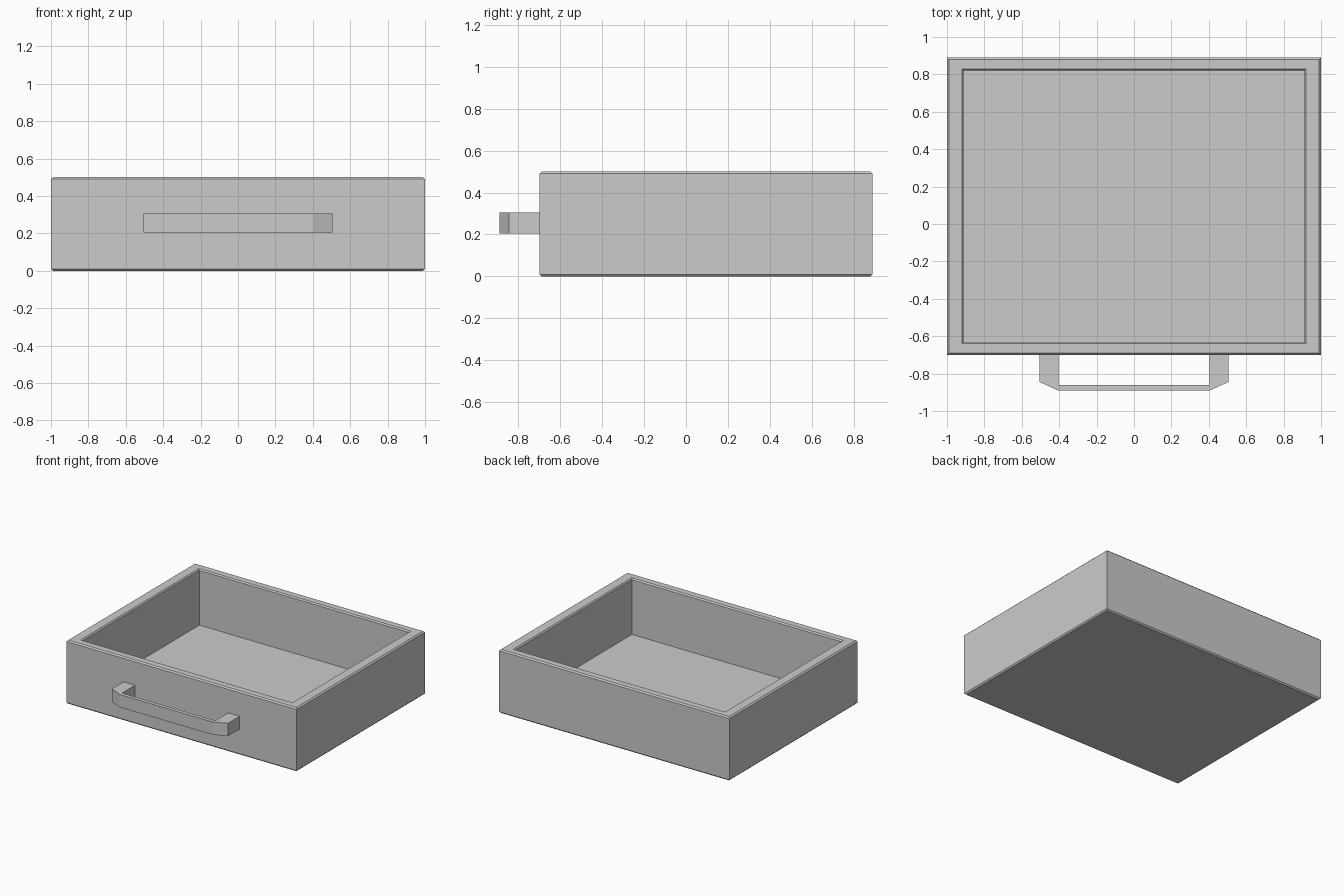
import bpy
import bmesh

if "Cube" in bpy.data.objects:
    bpy.data.objects.remove(bpy.data.objects["Cube"])


def make_object(name, bm):
    bmesh.ops.recalc_face_normals(bm, faces=bm.faces)
    mesh = bpy.data.meshes.new(name)
    bm.to_mesh(mesh)
    bm.free()
    obj = bpy.data.objects.new(name, mesh)
    bpy.context.collection.objects.link(obj)
    return obj


def loft(name, rings):
    """Join closed rings of equal length and cap both ends."""
    bm = bmesh.new()
    loops = [[bm.verts.new(p) for p in ring] for ring in rings]
    n = len(loops[0])
    for a, b in zip(loops, loops[1:]):
        for i in range(n):
            j = (i + 1) % n
            bm.faces.new((a[i], a[j], b[j], b[i]))
    bm.faces.new(loops[0][::-1])
    bm.faces.new(loops[-1])
    return make_object(name, bm)


def rect(half_x, y0, y1, z):
    return [(-half_x, y0, z), (half_x, y0, z), (half_x, y1, z), (-half_x, y1, z)]


# Drawer tray: chamfered outer shell, flat rim, then down into the cavity
BEV = 0.01
FRONT, BACK, TOP, FLOOR = -0.70, 0.89, 0.50, 0.06
loft("drawer_tray", [
    rect(1 - BEV, FRONT + BEV, BACK - BEV, 0),
    rect(1, FRONT, BACK, BEV),
    rect(1, FRONT, BACK, TOP - BEV),
    rect(1 - BEV, FRONT + BEV, BACK - BEV, TOP),
    rect(0.92, -0.64, 0.83, TOP),
    rect(0.912, -0.631, 0.822, TOP - BEV),
    rect(0.912, -0.631, 0.822, FLOOR),
])

# Pull handle: half outline seen from above, mirrored and extruded upwards
half = [(0.405, -0.86), (0.405, FRONT), (0.505, FRONT), (0.505, -0.845), (0.405, -0.89)]
outline = half + [(-x, y) for x, y in reversed(half)]
loft("pull_handle", [[(x, y, z) for x, y in outline] for z in (0.205, 0.305)])
